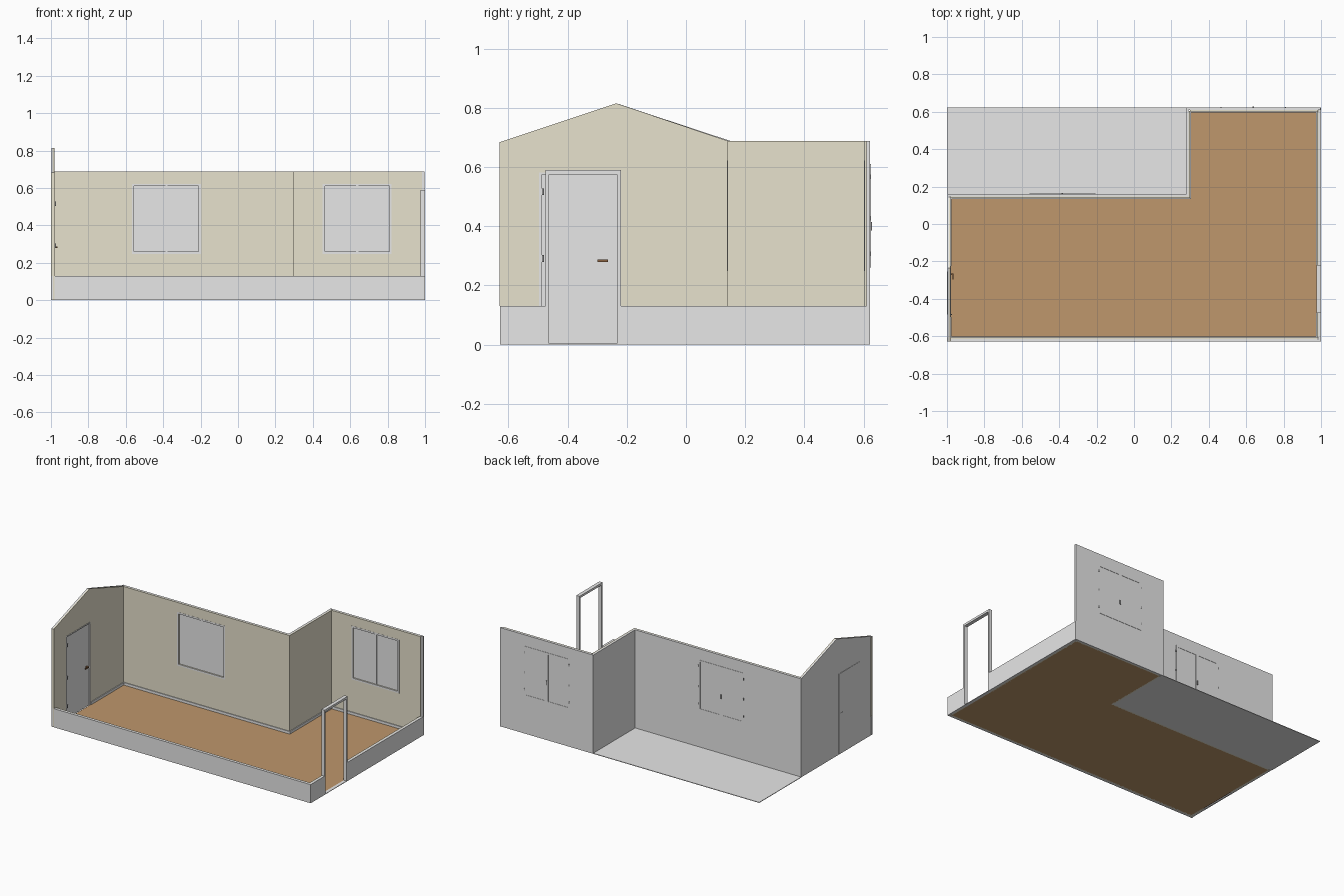
import bpy, bmesh

if "Cube" in bpy.data.objects:
    bpy.data.objects.remove(bpy.data.objects["Cube"])

def mat(name, c):
    m = bpy.data.materials.new(name)
    m.diffuse_color = (*c, 1)
    m.use_nodes = True
    m.node_tree.nodes["Principled BSDF"].inputs["Base Color"].default_value = m.diffuse_color
    return m

GREY = mat("light_grey", (0.8, 0.8, 0.8))
BEIGE = mat("beige", (0.8, 0.76, 0.61))
BROWN = mat("floor_brown", (0.52, 0.31, 0.15))
BRONZE = mat("handle_bronze", (0.25, 0.12, 0.05))
METAL = mat("hinge_metal", (0.25, 0.25, 0.25))

def finish(name, bm, m):
    bmesh.ops.recalc_face_normals(bm, faces=bm.faces)
    me = bpy.data.meshes.new(name)
    bm.to_mesh(me)
    bm.free()
    me.materials.append(m)
    ob = bpy.data.objects.new(name, me)
    bpy.context.collection.objects.link(ob)
    return ob

def boxes(name, m, *bs):
    """Boxes given as (x0, x1, y0, y1, z0, z1), joined in one object."""
    bm = bmesh.new()
    for x0, x1, y0, y1, z0, z1 in bs:
        vs = bmesh.ops.create_cube(bm, size=1)["verts"]
        for v in vs:
            v.co.x = x1 if v.co.x > 0 else x0
            v.co.y = y1 if v.co.y > 0 else y0
            v.co.z = z1 if v.co.z > 0 else z0
    return finish(name, bm, m)

def prism(name, m, axis, pts, a, b):
    """Extrude an outline along x (points are y,z) or z (points are x,y)."""
    bm = bmesh.new()
    vs = [bm.verts.new((a, p, q) if axis == "x" else (p, q, a)) for p, q in pts]
    f = bm.faces.new(vs)
    r = bmesh.ops.extrude_face_region(bm, geom=[f])
    d = (b - a, 0, 0) if axis == "x" else (0, 0, b - a)
    bmesh.ops.translate(bm, vec=d, verts=[v for v in r["geom"] if isinstance(v, bmesh.types.BMVert)])
    return finish(name, bm, m)

H, LOW = 0.688, 0.13          # full and cut wall heights
Y0, Y1 = -0.628, 0.622        # outer faces front and back
L = 0.008                     # thickness of the coloured lining

# Floor and outdoor slab
prism("floor", BROWN, "z", [(-0.98, -0.607), (0.978, -0.607), (0.978, 0.603),
                            (0.3, 0.603), (0.3, 0.14), (-0.98, 0.14)], 0, 0.004)
boxes("outdoor_slab", GREY, (-1, 0.28, 0.16, Y1, 0, 0.004))

# Gabled left wall with its door
boxes_door = (-0.497, -0.225, 0.582)
d0, d1, dz = boxes_door
prism("gable_wall_outer", GREY, "x", [(Y0, 0), (0.15, 0), (0.15, H), (-0.235, 0.815), (Y0, 0.684)],
      -0.998, -0.98 - L)
prism("gable_wall_lining", BEIGE, "x",
      [(Y0, 0), (d0, 0), (d0, dz), (d1, dz), (d1, 0), (0.141, 0), (0.141, H), (-0.235, 0.815), (Y0, 0.684)],
      -0.98 - L, -0.98)
boxes("gable_wall_end", BEIGE, (-0.999, -0.979, Y0 - 0.001, Y0 + 0.02, LOW, 0.684))
boxes("left_door", GREY, (-0.99, -0.984, d0 + 0.012, d1 - 0.008, 0.006, dz - 0.01),
      (-1, -0.996, d0 + 0.012, d1 - 0.03, 0.006, dz - 0.02))
boxes("left_door_frame", GREY, (-0.99, -0.978, d0, d0 + 0.01, 0, dz),
      (-0.99, -0.978, d1 - 0.006, d1, 0, dz), (-0.99, -0.978, d0, d1, dz - 0.008, dz))
boxes("left_door_hinges", METAL, *[(-0.984, -0.974, -0.486, -0.48, z, z + 0.022) for z in (0.08, 0.28, 0.505)])
boxes("left_door_handle", BRONZE, (-0.986, -0.966, -0.272, -0.264, 0.28, 0.288),
      (-0.97, -0.964, -0.298, -0.264, 0.28, 0.288))
boxes("left_door_outer_handle", METAL, (-1, -0.995, -0.298, -0.264, 0.28, 0.288))

# Back walls, each with a window recess in the lining
def window_wall(label, x0, x1, lx0, lx1, yi, yo, w0, w1, z0=0.26, z1=0.61):
    yl = yi + L
    boxes(label + "_wall_outer", GREY, (x0, x1, yl, yo, 0, H))
    boxes(label + "_wall_lining", BEIGE, (lx0, w0, yi, yl, 0, H), (w1, lx1, yi, yl, 0, H),
          (w0, w1, yi, yl, 0, z0), (w0, w1, yi, yl, z1, H))
    mid = (w0 + w1) / 2
    # inner trim, sashes and mullion
    t, a, b = 0.012, yi - 0.001, yi + 0.002
    boxes(label + "_window_trim", GREY, (w0 - t, w0, a, b, z0 - t, z1 + t), (w1, w1 + t, a, b, z0 - t, z1 + t),
          (w0, w1, a, b, z0 - t, z0), (w0, w1, a, b, z1, z1 + t))
    # slim outer sash bars and latch
    o0, o1 = yo - 0.002, yo + 0.002
    boxes(label + "_window_outer_sashes", GREY,
          (w0, w0 + 0.012, o0, o1, z0, z1), (w1 - 0.012, w1, o0, o1, z0, z1),
          (mid - 0.012, mid - 0.001, o0, o1, z0, z1), (mid + 0.001, mid + 0.012, o0, o1, z0, z1),
          (w0, w1, o0, o1, z0, z0 + 0.012), (w0, w1, o0, o1, z1 - 0.012, z1))
    boxes(label + "_window_mullion", GREY, (mid - 0.006, mid + 0.006, yl - 0.002, yl + 0.001, z0, z1))
    boxes(label + "_window_latch", METAL, (mid - 0.004, mid + 0.004, yo, yo + 0.006, 0.385, 0.415))
    boxes(label + "_window_hinges", METAL,
          *[(x - 0.003, x + 0.003, yo, yo + 0.003, z, z + 0.015) for x in (w0, w1) for z in (0.3, 0.42, 0.56)])

window_wall("back_left", -0.998, 0.28, -0.98, 0.3, 0.14, 0.16, -0.555, -0.21)
window_wall("back_right", 0.28, 0.998, 0.3, 0.985, 0.602, Y1, 0.465, 0.81)

# Wall joining the two back walls
boxes("step_wall_outer", GREY, (0.28, 0.3 - L, 0.148, Y1 - 0.005, 0, H))
boxes("step_wall_lining", BEIGE, (0.3 - L, 0.3, 0.14, 0.603, 0, H))

# Cut-down front and right walls
F0, F1 = -0.475, -0.22        # right door frame, outer sides
boxes("front_low_wall", GREY, (-1, 1, Y0, Y0 + 0.014, 0, LOW))
boxes("front_low_wall_lining", BEIGE, (-0.98, 0.98, Y0 + 0.014, Y0 + 0.021, 0, LOW))
boxes("right_low_wall", GREY, (0.986, 1, Y0, F0, 0, LOW), (0.986, 1, F1, Y1, 0, LOW))
boxes("right_low_wall_lining", BEIGE, (0.978, 0.986, -0.607, F0, 0, LOW), (0.978, 0.986, F1, 0.603, 0, LOW))

# Free-standing right door frame
boxes("right_door_frame", GREY, (0.975, 1, F0, F0 + 0.013, 0, 0.59), (0.975, 1, F1 - 0.013, F1, 0, 0.59),
      (0.975, 1, F0, F1, 0.575, 0.59), (0.978, 1, F0, F1, 0, 0.004))

# Skirting boards
s, t = 0.022, 0.005
boxes("skirting", GREY, (-0.98, 0.3 + t, 0.14 - t, 0.14, 0, s), (0.3, 0.3 + t, 0.14, 0.602, 0, s),
      (0.3, 0.978, 0.602 - t, 0.602, 0, s), (-0.98, -0.98 + t, d1, 0.14, 0, s),
      (-0.98, -0.98 + t, -0.607, d0, 0, s), (-0.98, 0.978, -0.607, -0.607 + t, 0, s),
      (0.978 - t, 0.978, -0.607, F0, 0, s), (0.978 - t, 0.978, F1, 0.602, 0, s))
